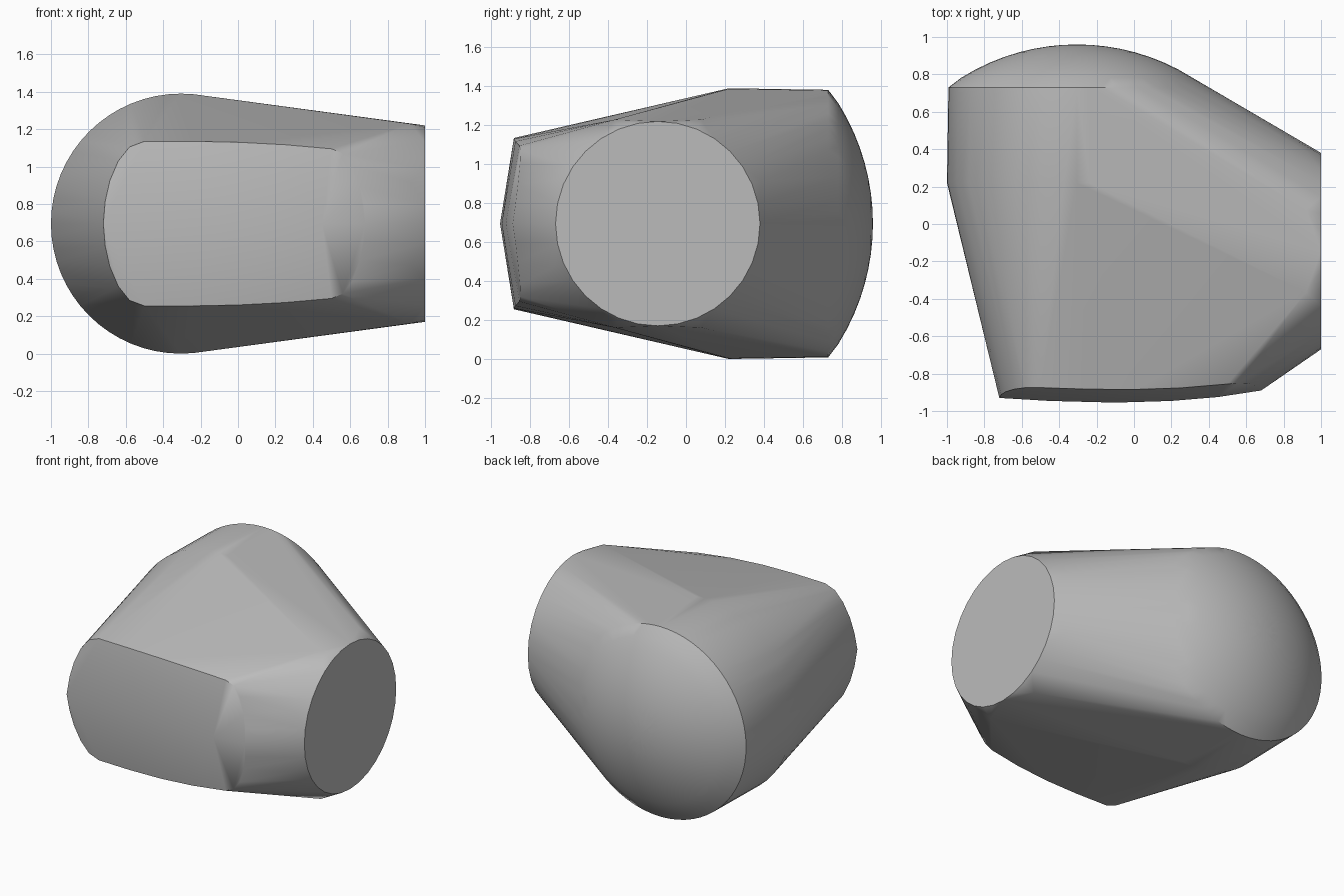
import bpy, bmesh
from math import cos, sin, pi, sqrt
from mathutils import Vector

cube = bpy.data.objects.get("Cube")
if cube:
    bpy.data.objects.remove(cube, do_unlink=True)

MID = 0.695  # height of the horizontal symmetry plane


def material(name, colour):
    mat = bpy.data.materials.new(name)
    mat.use_nodes = True
    mat.diffuse_color = colour
    mat.node_tree.nodes["Principled BSDF"].inputs["Base Color"].default_value = colour
    return mat


def ring_y(cx, y, r, n=64):
    """Circle facing along y."""
    return [Vector((cx + r * cos(2 * pi * i / n), y, MID + r * sin(2 * pi * i / n)))
            for i in range(n)]


def ring_x(x, cy, r, n=32, turn=0.0):
    """Circle facing along x."""
    return [Vector((x, cy + r * cos(2 * pi * i / n + turn), MID + r * sin(2 * pi * i / n + turn)))
            for i in range(n)]


points = []

# Round barrel with a shallow dome on the back
back_x, back_r, back_y, rise = -0.305, 0.695, 0.73, 0.23
points += ring_y(back_x, 0.22, back_r)
points += ring_y(back_x, back_y, back_r - 0.008)
sphere_r = (back_r ** 2 + rise ** 2) / (2 * rise)
for k in range(1, 9):
    r = back_r * (1 - k / 9)
    points += ring_y(back_x, back_y + rise - sphere_r + sqrt(sphere_r ** 2 - r * r), r)
points.append(Vector((back_x, back_y + rise, MID)))

# Flat round end on the left side, with an eight-sided collar behind it
points += ring_x(1.0, -0.145, 0.525)
points += ring_x(0.92, -0.145, 0.578, 8, pi / 8)

# Front panel: a shallow horizontal ridge inside a rounded outline
ridge = [(-0.72, -0.93), (-0.45, -0.946), (-0.1, -0.955), (0.2, -0.946), (0.45, -0.925), (0.68, -0.89)]
outline = [(-0.72, 0), (-0.71, 0.12), (-0.685, 0.23), (-0.64, 0.335), (-0.58, 0.41), (-0.5, 0.44),
           (-0.25, 0.44), (0, 0.435), (0.25, 0.422), (0.5, 0.4), (0.56, 0.375), (0.61, 0.31),
           (0.65, 0.2), (0.673, 0.1), (0.68, 0)]


def ridge_y(x):
    for (x0, y0), (x1, y1) in zip(ridge, ridge[1:]):
        if x <= x1:
            return y0 + (y1 - y0) * (x - x0) / (x1 - x0)
    return ridge[-1][1]


points += [Vector((x, y, MID)) for x, y in ridge]
for side in (1, -1):
    points += [Vector((x, ridge_y(x) + 0.155 * h, MID + side * h)) for x, h in outline]

# Wrap everything in one tight convex skin
bm = bmesh.new()
for p in points:
    bm.verts.new(p)
bmesh.ops.remove_doubles(bm, verts=bm.verts, dist=0.0005)
bmesh.ops.convex_hull(bm, input=bm.verts)
bmesh.ops.delete(bm, geom=[v for v in bm.verts if not v.link_faces], context='VERTS')
bmesh.ops.dissolve_limit(bm, angle_limit=0.01, verts=bm.verts, edges=bm.edges)
bmesh.ops.recalc_face_normals(bm, faces=bm.faces)
mesh = bpy.data.meshes.new("rounded_body")
bm.to_mesh(mesh)
bm.free()

body = bpy.data.objects.new("rounded_body", mesh)
bpy.context.collection.objects.link(body)
mesh.materials.append(material("plain grey", (0.5, 0.5, 0.5, 1)))

# Smooth skin with crisp rims
bpy.context.view_layer.objects.active = body
body.select_set(True)
bpy.ops.object.shade_smooth_by_angle(angle=0.72)
weighted = body.modifiers.new("even_shading", 'WEIGHTED_NORMAL')
weighted.keep_sharp = True
